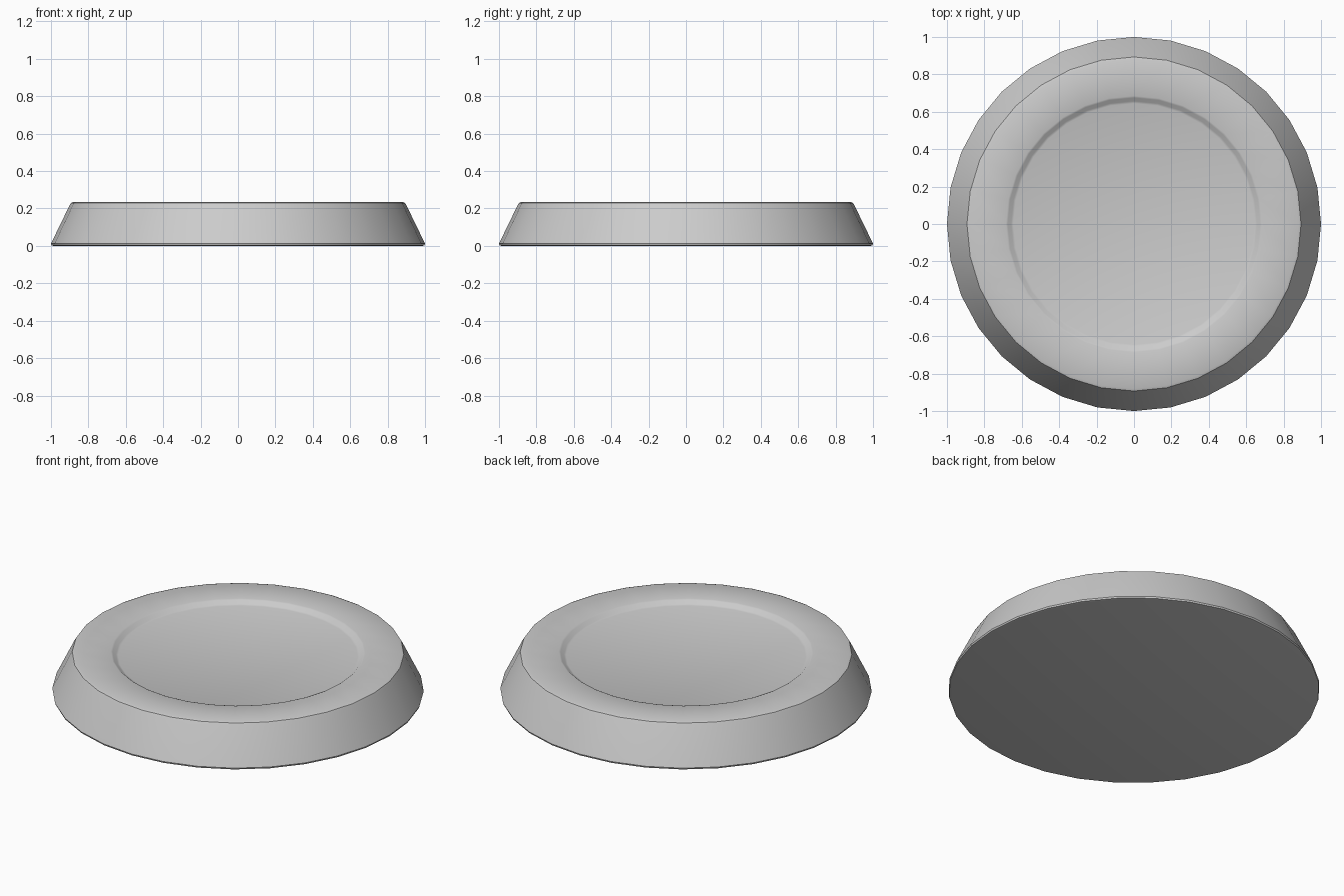
import bpy, bmesh, math

if "Cube" in bpy.data.objects:
    bpy.data.objects.remove(bpy.data.objects["Cube"])

SIDES = 32

# Half profile (radius, height) from underside to recessed top
profile = [(0.985, 0.0), (0.997, 0.003), (1.0, 0.012),
           (0.9, 0.218), (0.893, 0.23), (0.88, 0.235),
           (0.685, 0.235), (0.675, 0.231), (0.657, 0.215), (0.645, 0.211)]

bm = bmesh.new()
rings = []
for r, z in profile:
    rings.append([bm.verts.new((r * math.cos(2 * math.pi * i / SIDES),
                                r * math.sin(2 * math.pi * i / SIDES), z))
                  for i in range(SIDES)])

# Side bands
for a, b in zip(rings, rings[1:]):
    for i in range(SIDES):
        j = (i + 1) % SIDES
        bm.faces.new((a[i], a[j], b[j], b[i]))

# Underside and recessed floor
bm.faces.new(rings[0][::-1])
bm.faces.new(rings[-1])

mesh = bpy.data.meshes.new("round_base")
bm.to_mesh(mesh)
bm.free()
base = bpy.data.objects.new("round_base", mesh)
bpy.context.collection.objects.link(base)

# Smooth wall, crisp flat faces
bpy.context.view_layer.objects.active = base
base.select_set(True)
bpy.ops.object.shade_smooth_by_angle(angle=math.radians(30))
